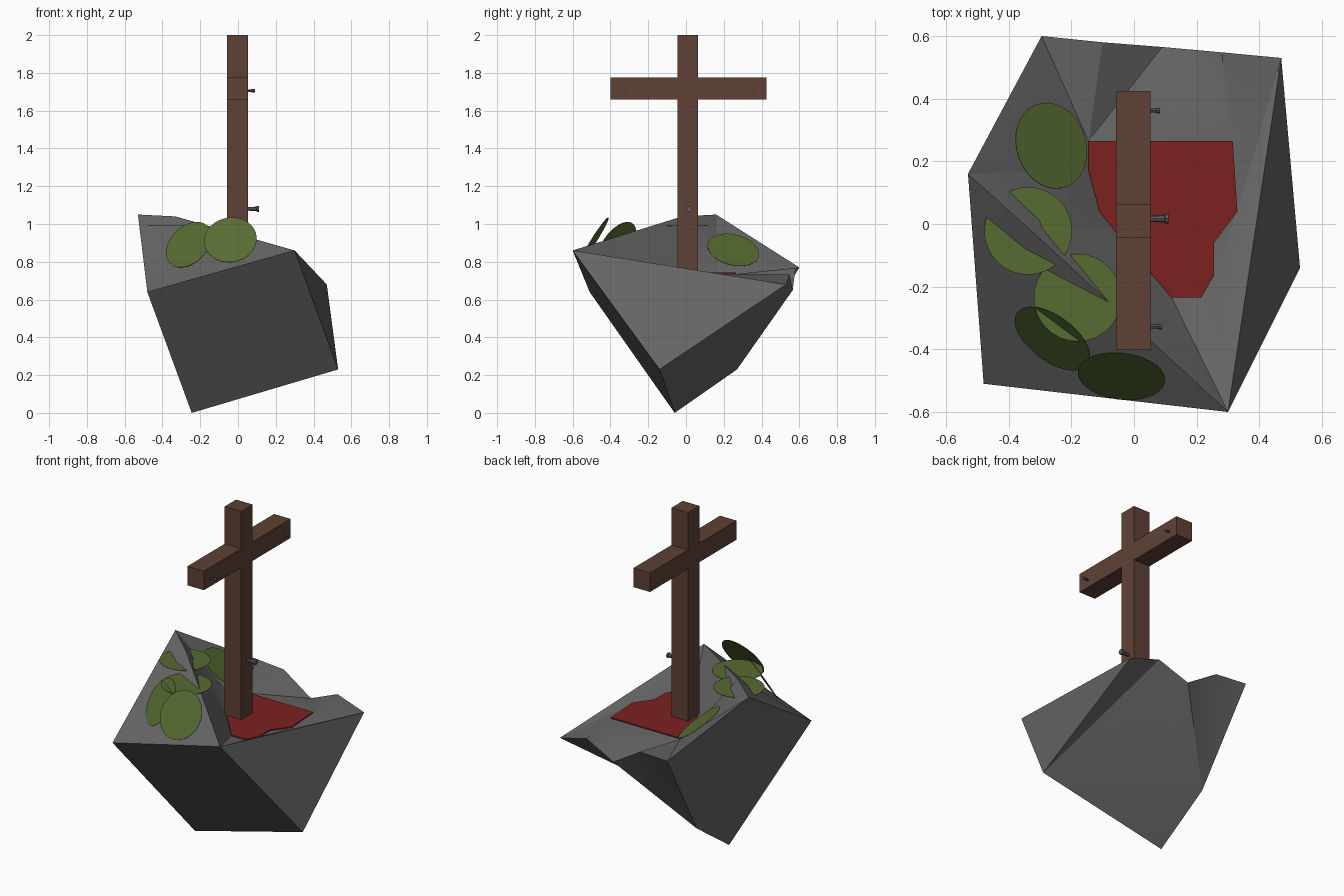
import bpy, bmesh, math
from mathutils import Vector

if "Cube" in bpy.data.objects:
    bpy.data.objects.remove(bpy.data.objects["Cube"])


def material(name, rgb):
    m = bpy.data.materials.new(name)
    m.diffuse_color = (*rgb, 1)
    m.use_nodes = True
    m.node_tree.nodes["Principled BSDF"].inputs["Base Color"].default_value = m.diffuse_color
    return m


STONE = material("grey stone", (0.133, 0.133, 0.133))
WOOD = material("brown wood", (0.112, 0.053, 0.035))
RED = material("dark red", (0.205, 0.0155, 0.0155))
LEAF = material("olive green", (0.092, 0.147, 0.031))
IRON = material("iron grey", (0.11, 0.115, 0.115))


def add_object(name, bm, mat):
    me = bpy.data.meshes.new(name)
    bm.to_mesh(me)
    bm.free()
    me.materials.append(mat)
    ob = bpy.data.objects.new(name, me)
    bpy.context.collection.objects.link(ob)
    return ob


def prism(name, outline, depth, mat):
    """Extrude a flat outline along a vector."""
    bm = bmesh.new()
    face = bm.faces.new([bm.verts.new(p) for p in outline])
    ext = bmesh.ops.extrude_face_region(bm, geom=[face], use_keep_orig=True)
    moved = [v for v in ext["geom"] if isinstance(v, bmesh.types.BMVert)]
    bmesh.ops.translate(bm, verts=moved, vec=depth)
    bmesh.ops.recalc_face_normals(bm, faces=bm.faces)
    return add_object(name, bm, mat)


# Shoreline of the red pool, counter-clockwise from the back left
POOL = [(-.145, .265), (-.145, .17), (-.11, .04), (-.055, -.03), (.12, -.235),
        (.215, -.235), (.255, -.165), (.255, -.06), (.33, .04), (.315, .265)]

# Boulder: a tilted cube with one corner broken off into a hollow.
# Capitals are cube corners and ridge, p q r the jagged back rim, digits the hollow.
corners = {
    "A": (-.53, .16, 1.05), "M": (-.33, -.02, 1.04), "E": (.30, -.60, .86),
    "F": (-.48, -.51, .64), "D": (.53, -.14, .23), "G": (-.245, -.06, 0),
    "H": (-.26, .27, .23), "B": (-.295, .60, .77), "C": (.47, .53, .68),
    "p": (-.10, .58, .767), "q": (.09, .565, .65), "r": (.28, .548, .732)}
for i, (x, y) in enumerate(POOL):
    corners[str(i)] = (x, y, .735)
faces = ("FGDE EDC AFM MFE FHG FBH FAB "               # outer sides
         "GHD DrC Dqr DHq Hpq HBp "                    # underside
         "BA0 A10 AM1 M21 M32 ME3 E43 E54 E65 "        # hollow, ridge side
         "EC8 E86 876 C98 Cr9 rq9 q09 qp0 pB0 "        # hollow, open side
         "0123456789").split()
bm = bmesh.new()
verts = {k: bm.verts.new(p) for k, p in corners.items()}
for f in faces:
    bm.faces.new([verts[k] for k in f])
bmesh.ops.recalc_face_normals(bm, faces=bm.faces)
rock = add_object("boulder", bm, STONE)
bpy.context.view_layer.objects.active = rock
rock.select_set(True)
bpy.ops.object.shade_smooth_by_angle(angle=math.radians(30))
rock.select_set(False)

# Red pool lying in the hollow
prism("red_pool", [(x, y, .736) for x, y in POOL], Vector((0, 0, .007)), RED)

# Wooden cross: one outline in the y-z plane, extruded along x
L, R, LOW, HIGH = -.045, .063, 1.66, 1.775
outline = [(L, .70), (R, .70), (R, LOW), (.425, LOW), (.425, HIGH), (R, HIGH),
           (R, 2), (L, 2), (L, HIGH), (-.40, HIGH), (-.40, LOW), (L, LOW)]
prism("wooden_cross", [(-.057, y, z) for y, z in outline], Vector((.11, 0, 0)), WOOD)


# Nails: a tapered shank with a flat head, pointing along +x
def nail(name, y, z, tip, r):
    bm = bmesh.new()
    rings = []
    for x, rad in ((.03, r * .5), (tip - .012, r * .75), (tip - .010, r), (tip, r)):
        rings.append([bm.verts.new((x, y + rad * math.cos(a * math.tau / 8),
                                    z + rad * math.sin(a * math.tau / 8)))
                      for a in range(8)])
    for a, b in zip(rings, rings[1:]):
        for i in range(8):
            j = (i + 1) % 8
            bm.faces.new((a[i], a[j], b[j], b[i]))
    bm.faces.new(rings[0])
    bm.faces.new(rings[-1])
    bmesh.ops.recalc_face_normals(bm, faces=bm.faces)
    add_object(name, bm, IRON)


nail("nail_left_arm", -.327, 1.705, .09, .010)
nail("nail_right_arm", .362, 1.705, .083, .009)
nail("nail_post", .017, 1.08, .11, .016)

# Round leaves: thin discs, each with a centre and a facing direction
leaves = [((-.265, .25, .862), (.58, .20, .79)),
          ((-.338, -.022, .99), (0, 0, 1)),
          ((-.18, -.235, .967), (0, 0, 1)),
          ((-.26, -.365, .89), (-.52, -.70, .52)),
          ((-.04, -.485, .915), (-.10, -.84, .53))]
for n, (centre, facing) in enumerate(leaves, 1):
    axis = Vector(facing).normalized()
    turn = Vector((0, 0, 1)).rotation_difference(axis)
    rim = [Vector(centre) + turn @ Vector((.14 * math.cos(a * math.tau / 32),
                                           .14 * math.sin(a * math.tau / 32), 0))
           for a in range(32)]
    prism(f"leaf_{n}", rim, axis * .002, LEAF)
